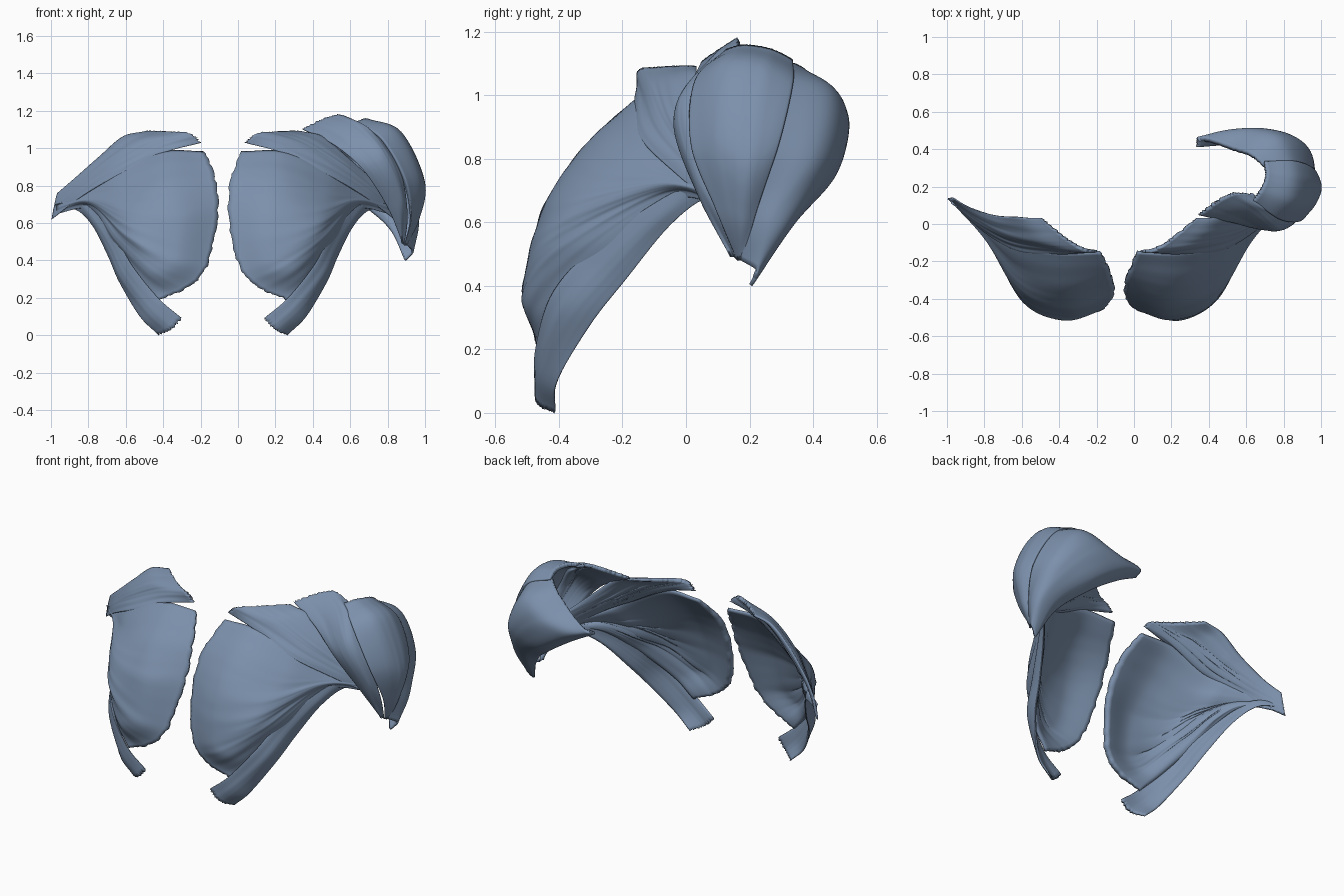
import bpy
import math
import random
from mathutils import Vector, noise

random.seed(4)
default_cube = bpy.data.objects.get("Cube")
if default_cube:
    bpy.data.objects.remove(default_cube, do_unlink=True)

CENTRE_X = -0.08          # body midline
ROWS, COLS = 56, 40       # across the fibres, along the fibres

# single slate blue material
slate = bpy.data.materials.new("slate_blue")
slate.use_nodes = True
colour = (0.20, 0.28, 0.41, 1.0)
slate.diffuse_color = colour
slate.node_tree.nodes["Principled BSDF"].inputs["Base Color"].default_value = colour


def spline(points, t):
    """Smooth curve through the points, t running from start to end."""
    last = len(points) - 1
    place = t * last
    i = min(int(place), last - 1)
    f = place - i
    p1, p2 = points[i], points[i + 1]
    p0 = points[i - 1] if i > 0 else p1 * 2 - p2
    p3 = points[i + 2] if i + 2 <= last else p2 * 2 - p1
    bend = (p0 * 2 - p1 * 5 + p2 * 4 - p3) * f * f
    twist = (p1 * 3 - p0 - p2 * 3 + p3) * f * f * f
    return (p1 * 2 + (p2 - p0) * f + bend + twist) / 2


def mirrored(fibres):
    """Reflect the guide fibres across the midline, keeping the outside out."""
    flip = [[(200 * CENTRE_X - x, y, z) for x, y, z in fibre] for fibre in fibres]
    return flip[::-1]


def muscle(name, fibres, thickness, strand_count, ragged=0.012, ripple=0.008):
    """Sheet lofted over guide fibres, pillowed, striated and thickened."""
    guides = [[Vector(p) / 100 for p in fibre] for fibre in fibres]
    grid = []
    for r in range(ROWS + 1):
        u = r / ROWS
        tear = random.uniform(-ragged, ragged) / 2
        row = []
        for c in range(COLS + 1):
            across = [spline(guide, c / COLS) for guide in guides]
            row.append(spline(across, u))
        # torn origin edge
        pull = (row[1] - row[0]).normalized() * tear
        row[0] = row[0] + pull
        row[1] = row[1] + pull / 2
        grid.append(row)

    # narrow stretches of the sheet get thinner and smoother
    scale = [min(1, (grid[0][c] - grid[ROWS][c]).length * 4) for c in range(COLS + 1)]
    verts, weights = [], []
    for r in range(ROWS + 1):
        u = r / ROWS
        for c in range(COLS + 1):
            t = c / COLS
            down = grid[min(r + 1, ROWS)][c] - grid[max(r - 1, 0)][c]
            along = grid[r][min(c + 1, COLS)] - grid[r][max(c - 1, 0)]
            normal = down.cross(along).normalized()
            round_off = math.sqrt(max(0, math.sin(math.pi * u)))
            strands = noise.noise(Vector((u * strand_count, t * 1.5, len(name))))
            strands += noise.noise(Vector((u * strand_count * 2, t * 2, thickness))) / 2
            fade = round_off * math.sin(math.pi * min(1, t * 0.85 + 0.1))
            lift = (round_off - 1) * 0.01 + strands * ripple * fade * scale[c]
            verts.append(grid[r][c] + normal * lift * scale[c])
            body = round_off * math.sin(math.pi * (0.08 + 0.8 * t))
            weights.append((0.2 + 0.8 * body) * max(0.25, scale[c]))

    width = COLS + 1
    faces = []
    for r in range(ROWS):
        for c in range(COLS):
            a = r * width + c
            faces.append((a, a + width, a + width + 1, a + 1))

    mesh = bpy.data.meshes.new(name)
    mesh.from_pydata(verts, [], faces)
    mesh.materials.append(slate)
    obj = bpy.data.objects.new(name, mesh)
    bpy.context.collection.objects.link(obj)

    group = obj.vertex_groups.new(name="thickness")
    for i, weight in enumerate(weights):
        group.add([i], weight, "REPLACE")
    shell = obj.modifiers.new("shell", "SOLIDIFY")
    shell.thickness = thickness
    shell.offset = -1
    shell.vertex_group = group.name

    bpy.ops.object.select_all(action="DESELECT")
    obj.select_set(True)
    bpy.context.view_layer.objects.active = obj
    bpy.ops.object.shade_smooth_by_angle(angle=math.radians(45))


# guide fibres in hundredths of a unit, origin first, insertion last

# main chest fan, top fibre to bottom fibre
chest_fan = [
    [(2, -16, 99), (25, -16, 99), (48, -12, 89), (66, -1, 77), (81, 11, 70)],
    [(-4, -29, 83), (22, -34, 82), (46, -26, 76), (65, -5, 74), (81, 11, 69)],
    [(-5, -38, 62), (18, -46, 62), (44, -37, 65), (64, -8, 72), (81, 11, 68)],
    [(1, -46, 36), (20, -51, 42), (43, -42, 54), (63, -8, 70), (81, 11, 67)],
    [(12, -48, 25), (30, -50, 35), (48, -35, 51), (63, -6, 69), (81, 11, 66)],
    [(27, -47, 19), (39, -42, 31), (53, -25, 50), (64, -4, 67), (81, 11, 65)],
]

# collar strip above the fan
chest_collar = [
    [(34, 3, 110), (46, 3, 107), (59, 4, 96), (72, 8, 84), (81, 13, 76)],
    [(21, -8, 109), (37, -8, 104), (55, -4, 93), (70, 4, 81), (82, 13, 71)],
    [(10, -15, 108), (29, -13, 102), (51, -9, 90), (69, 1, 78), (83, 13, 66)],
    [(4, -16, 103), (24, -17, 98), (47, -15, 87), (67, -3, 75), (84, 13, 62)],
]

# narrow belly strip below the fan
chest_belly = [
    [(14, -48, 9), (27, -48, 20), (41, -43, 37), (49, -31, 51), (58, -15, 63), (68, 0, 71), (82, 11, 70)],
    [(20, -47, 3), (32, -46, 14), (46, -38, 31), (53, -25, 46), (61, -11, 60), (70, 3, 70), (82, 12, 69)],
    [(27, -42, 0), (37, -41, 10), (48, -30, 28), (54, -19, 42), (62, -6, 58), (71, 5, 67), (83, 13, 67)],
]

for name, fibres, thickness, strand_count in (
    ("chest_fan", chest_fan, 0.07, 9),
    ("chest_collar", chest_collar, 0.055, 5),
    ("chest_belly", chest_belly, 0.05, 3),
):
    muscle("left_" + name, fibres, thickness, strand_count)
    muscle("right_" + name, mirrored(fibres), thickness, strand_count)

# shoulder cap, each part listed from the rear fibre to the front fibre
shoulder_rear = [
    [(33, 42, 89), (48, 43, 81), (66, 41, 69), (81, 30, 56), (89, 21, 40)],
    [(35, 47, 93), (50, 50, 87), (70, 47, 74), (86, 34, 59), (90, 21, 40)],
    [(50, 42, 100), (65, 51, 94), (83, 47, 79), (94, 33, 60), (92, 22, 42)],
    [(62, 38, 108), (79, 46, 101), (93, 41, 81), (97, 28, 62), (94, 22, 45)],
    [(71, 31, 112), (87, 30, 105), (97, 26, 84), (95, 19, 64), (91, 17, 48)],
]
shoulder_middle = [
    [(70, 34, 112), (87, 34, 104), (98, 29, 83), (96, 22, 62), (91, 18, 48)],
    [(71, 26, 115), (88, 23, 108), (100, 20, 82), (97, 18, 62), (90, 17, 48)],
    [(68, 18, 116), (85, 12, 109), (97, 11, 85), (96, 14, 64), (90, 17, 48)],
    [(64, 12, 115), (78, 2, 105), (90, 1, 84), (93, 9, 64), (89, 16, 48)],
]
shoulder_front = [
    [(64, 16, 115), (76, 6, 107), (87, 3, 89), (91, 9, 66), (89, 16, 48)],
    [(54, 16, 118), (66, 8, 112), (79, -2, 97), (88, 3, 74), (88, 15, 49)],
    [(44, 11, 115), (58, 5, 108), (74, -4, 92), (85, 3, 70), (88, 14, 49)],
    [(35, 4, 111), (52, 0, 102), (67, -3, 88), (80, 4, 68), (88, 14, 49)],
]
muscle("left_shoulder_rear", shoulder_rear, 0.07, 4, ragged=0.006, ripple=0.003)
muscle("left_shoulder_middle", shoulder_middle, 0.07, 4, ragged=0.006, ripple=0.003)
muscle("left_shoulder_front", shoulder_front, 0.05, 5, ragged=0.012, ripple=0.005)
